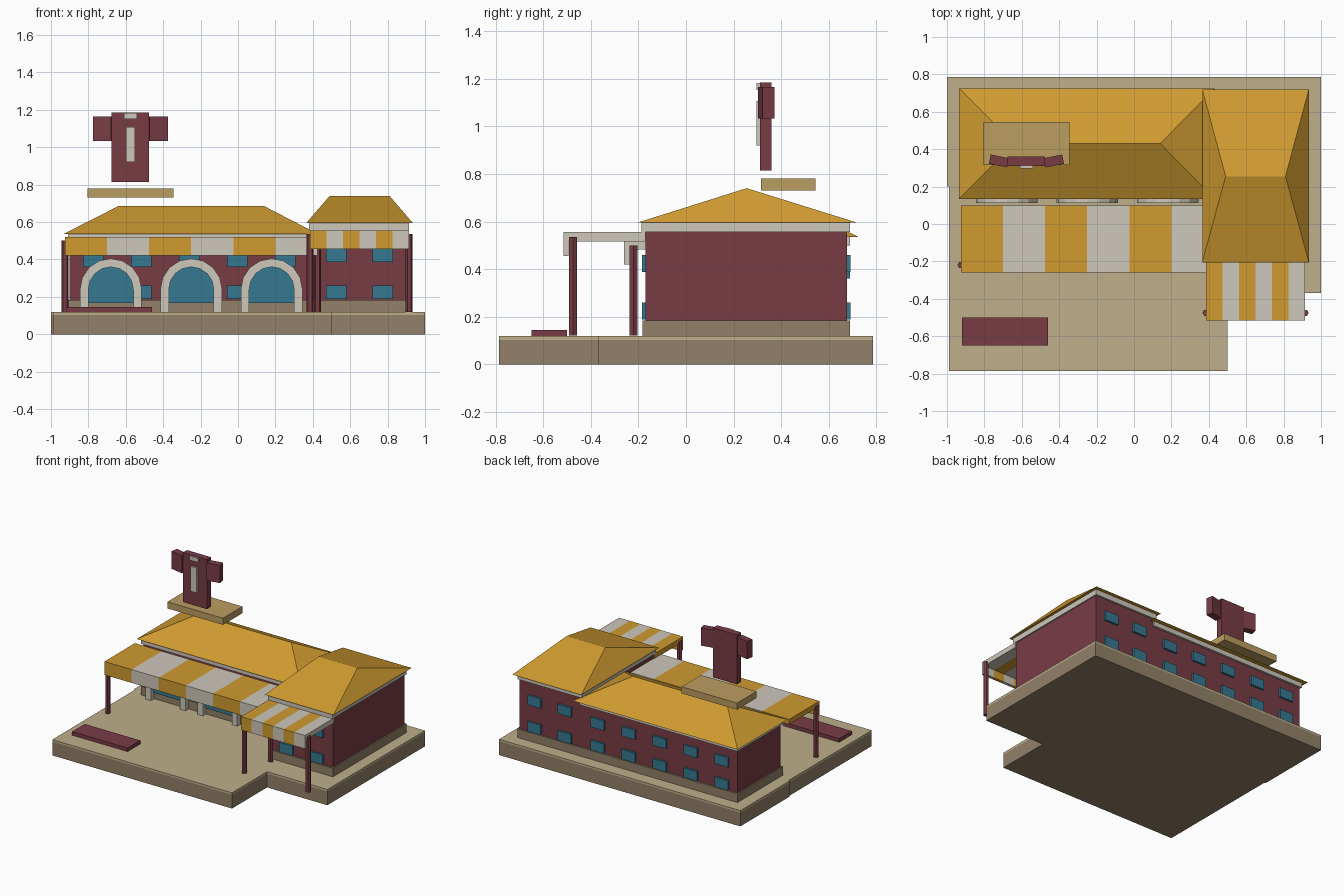
import bpy, bmesh, math
from mathutils import Matrix

if "Cube" in bpy.data.objects:
    bpy.data.objects.remove(bpy.data.objects["Cube"])

def mat(name, r, g, b):
    m = bpy.data.materials.new(name)
    m.diffuse_color = (r, g, b, 1)
    m.use_nodes = True
    m.node_tree.nodes["Principled BSDF"].inputs["Base Color"].default_value = m.diffuse_color
    return m

RED = mat("maroon", 0.19, 0.045, 0.06)
GOLD = mat("gold", 0.63, 0.33, 0.03)
WHITE = mat("cream", 0.62, 0.58, 0.50)
BLUE = mat("glass_blue", 0.035, 0.19, 0.28)
STONE = mat("stone", 0.29, 0.22, 0.14)
SAND = mat("sand", 0.52, 0.43, 0.26)
TAN = mat("tan", 0.50, 0.34, 0.12)

def finish(name, bm, m):
    bmesh.ops.recalc_face_normals(bm, faces=bm.faces)
    me = bpy.data.meshes.new(name)
    bm.to_mesh(me)
    bm.free()
    ob = bpy.data.objects.new(name, me)
    bpy.context.collection.objects.link(ob)
    me.materials.append(m)
    return ob

def box(name, x0, x1, y0, y1, z0, z1, m, yaw=0):
    bm = bmesh.new()
    bmesh.ops.create_cube(bm, size=1, matrix=Matrix.Diagonal((x1 - x0, y1 - y0, z1 - z0, 1)))
    ob = finish(name, bm, m)
    ob.location = ((x0 + x1) / 2, (y0 + y1) / 2, (z0 + z1) / 2)
    ob.rotation_euler.z = yaw
    return ob

def prism(name, pts, offset, m):
    # extrude a closed 3D outline by an offset vector
    bm = bmesh.new()
    f = bm.faces.new([bm.verts.new(p) for p in pts])
    r = bmesh.ops.extrude_face_region(bm, geom=[f], use_keep_orig=True)
    bmesh.ops.translate(bm, vec=offset, verts=[v for v in r["geom"] if isinstance(v, bmesh.types.BMVert)])
    return finish(name, bm, m)

def hip_roof(name, x0, x1, y0, y1, z0, rx0, rx1, ry, rz):
    bm = bmesh.new()
    a, b, c, d = [bm.verts.new(p) for p in ((x0, y0, z0), (x1, y0, z0), (x1, y1, z0), (x0, y1, z0))]
    e, f = bm.verts.new((rx0, ry, rz)), bm.verts.new((rx1, ry, rz))
    for face in ((a, b, f, e), (b, c, f), (c, d, e, f), (d, a, e), (d, c, b, a)):
        bm.faces.new(face)
    return finish(name, bm, GOLD)

def post(name, x, y, top):
    bm = bmesh.new()
    bmesh.ops.create_cone(bm, cap_ends=True, segments=6, radius1=0.019, radius2=0.019, depth=top - 0.12,
                          matrix=Matrix.Translation((x, y, (top + 0.12) / 2)) @ Matrix.Rotation(math.pi / 6 * 3, 4, 'Z'))
    return finish(name, bm, RED)

def awning(name, x0, x1, y0, y1, top):
    # striped flat canopy with hanging front valance and two posts
    w = (x1 - x0) / 6
    for i in range(6):
        prof = [(y0, top), (y1, top), (y1, top - 0.038), (y0 + 0.022, top - 0.038),
                (y0 + 0.022, top - 0.1), (y0, top - 0.1)]
        prism(f"{name}_stripe_{i}", [(x0 + i * w, y, z) for y, z in prof], (w, 0, 0), WHITE if i % 2 else GOLD)
    for side, x in (("left", x0), ("right", x1)):
        post(f"{name}_{side}_post", x, y0 + 0.04, top - 0.02)

def window(name, x, y, z):
    box(name, x - 0.055, x + 0.055, y - 0.015, y + 0.015, z, z + 0.072, BLUE)

# stepped base and paving
plan = [(-1, 0.785), (-1, 0.2), (-0.99, 0.2), (-0.99, -0.785), (0.5, -0.785), (0.5, -0.37), (1, -0.37), (1, 0.785)]
prism("base", [(x, y, 0) for x, y in plan], (0, 0, 0.103), STONE)
prism("paving", [(x, y, 0.103) for x, y in plan], (0, 0, 0.015), SAND)

# main hall
box("hall_walls", -0.9, 0.4, 0.165, 0.675, 0.115, 0.505, RED)
box("hall_plinth", -0.91, 0.4, 0.15, 0.69, 0.115, 0.183, STONE)
box("hall_cornice", -0.91, 0.4, 0.15, 0.69, 0.5, 0.535, WHITE)
hip_roof("hall_roof", -0.935, 0.43, 0.135, 0.725, 0.535, -0.64, 0.14, 0.43, 0.685)

# side wing
box("wing_walls", 0.39, 0.905, -0.17, 0.677, 0.115, 0.557, RED)
box("wing_plinth", 0.38, 0.915, -0.183, 0.69, 0.115, 0.183, STONE)
box("wing_cornice", 0.38, 0.915, -0.188, 0.69, 0.555, 0.597, WHITE)
hip_roof("wing_roof", 0.365, 0.935, -0.205, 0.72, 0.595, 0.49, 0.81, 0.255, 0.74)

# windows, two rows front and back
for row in range(2):
    for i in range(5):
        for side, y in (("front", 0.165), ("back", 0.675)):
            window(f"hall_{side}_window_{row}_{i}", -0.775 + 0.257 * i, y, (0.188, 0.36)[row])
    for i in range(2):
        for side, y in (("front", -0.17), ("back", 0.677)):
            window(f"wing_{side}_window_{row}_{i}", 0.525 + 0.25 * i, y, (0.188, 0.387)[row])

# arched entrances with glass
def arch_line(x, r, y, foot, n=8):
    arc = [(x + r * math.cos(math.pi * k / n), y, 0.24 + r * math.sin(math.pi * k / n)) for k in range(n + 1)]
    return [(x + r, y, foot)] + arc + [(x - r, y, foot)]

for i, x in enumerate((-0.68, -0.25, 0.18)):
    outline = arch_line(x, 0.165, 0.112, 0.118) + arch_line(x, 0.12, 0.112, 0.118)[::-1]
    prism(f"arch_frame_{i}", outline, (0, 0.055, 0), WHITE)
    prism(f"arch_glass_{i}", arch_line(x, 0.121, 0.14, 0.167), (0, 0.03, 0), BLUE)

# awnings
awning("hall_awning", -0.925, 0.425, -0.26, 0.1, 0.52)
awning("wing_awning", 0.385, 0.915, -0.515, -0.17, 0.555)

# ground slab in the forecourt
box("forecourt_slab", -0.92, -0.46, -0.65, -0.5, 0.115, 0.145, RED)

# roof sign: platform and shirt shape
box("sign_platform", -0.805, -0.345, 0.315, 0.545, 0.73, 0.78, TAN)
box("shirt_body", -0.675, -0.475, 0.31, 0.36, 0.815, 1.185, RED)
for side, s in (("left", -1), ("right", 1)):
    cx = -0.575 + s * 0.147
    box(f"shirt_{side}_sleeve", cx - 0.05, cx + 0.05, 0.312, 0.362, 1.032, 1.165, RED, yaw=s * 0.2)
box("shirt_placket", -0.6, -0.55, 0.297, 0.312, 0.92, 1.107, WHITE)
box("shirt_collar", -0.61, -0.54, 0.297, 0.312, 1.152, 1.182, WHITE)
